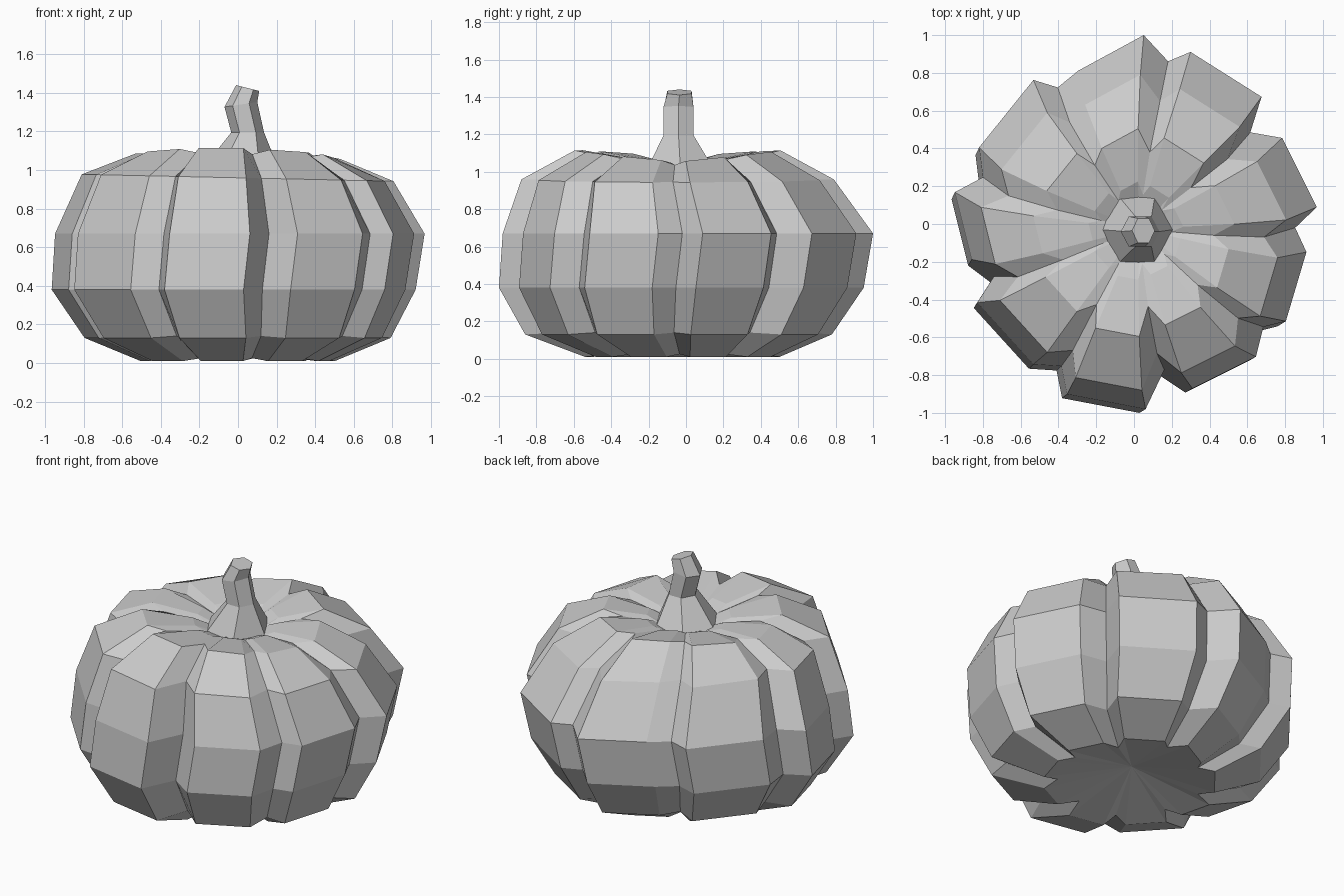
import bpy, bmesh
from math import cos, sin, pi
from mathutils import Vector

if "Cube" in bpy.data.objects:
    bpy.data.objects.remove(bpy.data.objects["Cube"])


def loft(name, rings, bottom, top):
    """Skin a stack of equal-length vertex rings, closing each end with a fan."""
    bm = bmesh.new()
    loops = [[bm.verts.new(p) for p in ring] for ring in rings]
    n = len(loops[0])
    for a, b in zip(loops, loops[1:]):
        for i in range(n):
            j = (i + 1) % n
            bm.faces.new((a[i], a[j], b[j], b[i]))
    for loop, centre in ((loops[0], bottom), (loops[-1], top)):
        c = bm.verts.new(centre)
        for i in range(n):
            bm.faces.new((loop[i], loop[(i + 1) % n], c))
    bmesh.ops.recalc_face_normals(bm, faces=bm.faces)
    mesh = bpy.data.meshes.new(name)
    bm.to_mesh(mesh)
    bm.free()
    obj = bpy.data.objects.new(name, mesh)
    bpy.context.collection.objects.link(obj)
    return obj


# Widest outline: nine ribs, each as groove, first corner, second corner
outline = [
    (.17, .86), (.29, .91), (.67, .67),
    (.61, .48), (.78, .45), (.965, .08),
    (.85, -.03), (.91, -.16), (.80, -.53),
    (.68, -.56), (.64, -.72), (.30, -.89),
    (.15, -.79), (.05, -1.0), (-.37, -.92),
    (-.40, -.77), (-.55, -.76), (-.85, -.43),
    (-.76, -.29), (-.88, -.20), (-.97, .16),
    (-.82, .24), (-.84, .40), (-.55, .76),
    (-.42, .72), (-.31, .81), (.04, 1.0)]

# Body levels: height, scale, shift x, shift y, groove scale, groove lift,
# extra height towards front and back
levels = [
    (.01, .52, .00, -.02, .92, .015, 0),
    (.13, .82, .00, -.04, .97, .01, 0),
    (.38, .975, -.02, -.025, 1.0, .0, 0),
    (.67, .99, .012, .01, 1.0, .0, 0),
    (.96, .835, .00, -.045, .97, .0, 0),
    (1.065, .55, .00, -.045, .90, -.02, .09),
    (1.05, .26, .01, -.035, .85, -.03, .06),
    (1.01, .14, .02, -.03, .9, -.01, 0)]
rings = []
for z, s, dx, dy, gs, lift, crown in levels:
    ring = []
    for i, (x, y) in enumerate(outline):
        groove = i % 3 == 0
        k = s * (gs if groove else 1)
        rise = crown * abs(y) * s - (.022 * x * s if z > .9 else 0)
        ring.append(Vector((x * k + dx, y * k + dy,
                            z + rise + (lift if groove else 0))))
    rings.append(ring)
loft("pumpkin_body", rings, (0, -.02, .11), (.02, -.03, 1.0))

# Bent six-sided stem: centre x, y, z, half width x, half width y, slope
stem = [
    (.015, -.03, 1.02, .19, .175, 0),
    (.05, -.04, 1.195, .085, .08, 0),
    (.015, -.04, 1.34, .085, .08, .15),
    (.05, -.035, 1.425, .06, .065, -.25)]
stem_rings = [[Vector((cx + rx * cos(a), cy + ry / sin(pi / 3) * sin(a),
                       cz + slope * rx * cos(a)))
               for a in (i * pi / 3 for i in range(6))]
              for cx, cy, cz, rx, ry, slope in stem]
loft("stem", stem_rings, (.015, -.03, 1.02), (.05, -.035, 1.425))
